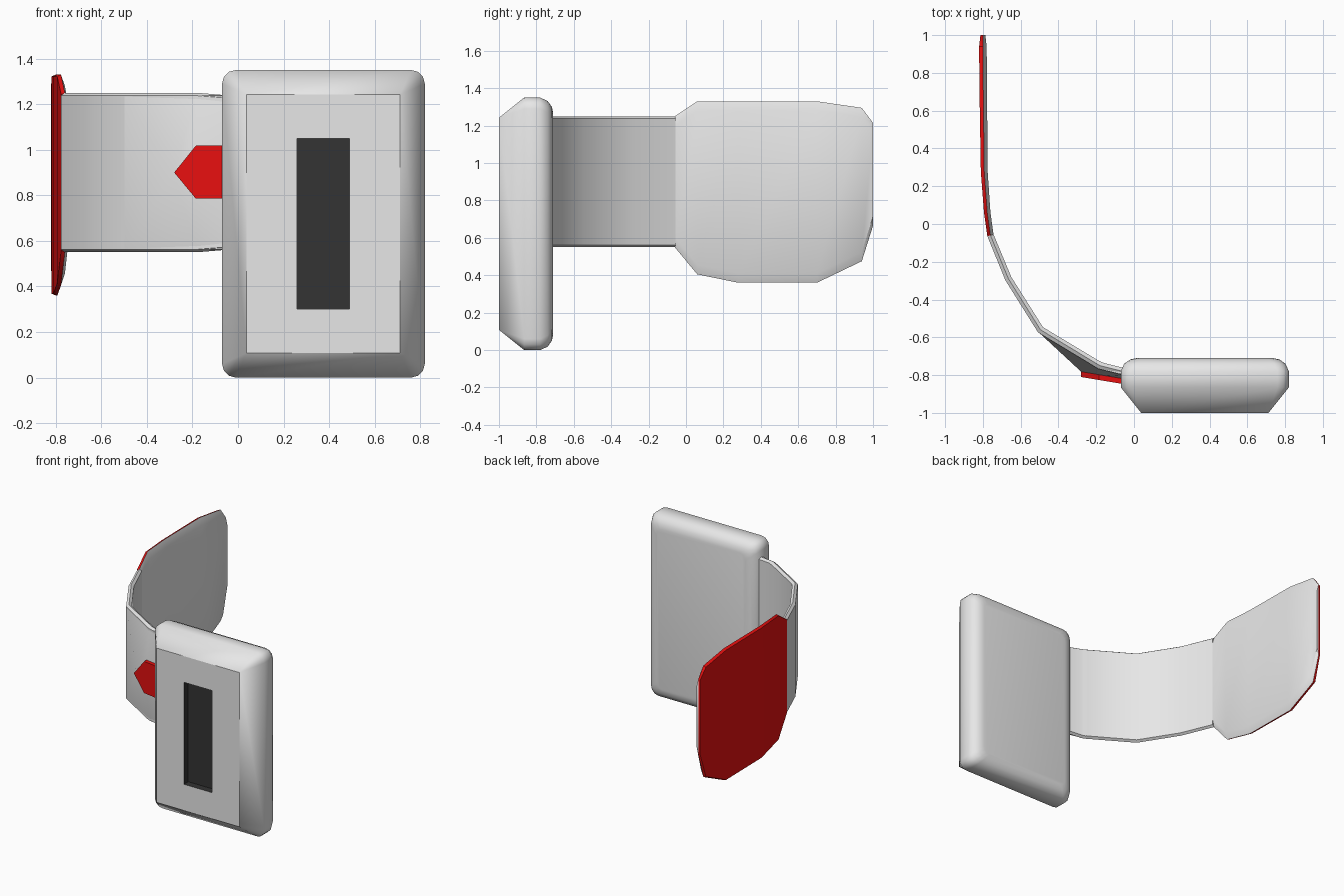
import bpy, bmesh, math
from mathutils import Vector

cube = bpy.data.objects.get("Cube")
if cube:
    bpy.data.objects.remove(cube, do_unlink=True)


def material(name, rgb):
    m = bpy.data.materials.new(name)
    m.use_nodes = True
    color = (*rgb, 1)
    m.diffuse_color = color
    m.node_tree.nodes["Principled BSDF"].inputs["Base Color"].default_value = color
    return m


grey = material("light grey", (0.8, 0.8, 0.8))
red = material("red", (0.8, 0.005, 0.005))
dark = material("charcoal", (0.033, 0.033, 0.033))


def finish(name, bm, mats, angle):
    bmesh.ops.remove_doubles(bm, verts=bm.verts, dist=0.0005)
    bmesh.ops.recalc_face_normals(bm, faces=bm.faces)
    mesh = bpy.data.meshes.new(name)
    bm.to_mesh(mesh)
    bm.free()
    for m in mats:
        mesh.materials.append(m)
    ob = bpy.data.objects.new(name, mesh)
    bpy.context.collection.objects.link(ob)
    bpy.ops.object.select_all(action='DESELECT')
    ob.select_set(True)
    bpy.context.view_layer.objects.active = ob
    bpy.ops.object.shade_smooth_by_angle(angle=math.radians(angle))
    return ob


def hull(name, points, mat, angle):
    bm = bmesh.new()
    for p in points:
        bm.verts.new(p)
    bmesh.ops.convex_hull(bm, input=bm.verts)
    loose = [v for v in bm.verts if not v.link_faces]
    bmesh.ops.delete(bm, geom=loose, context='VERTS')
    return finish(name, bm, [mat], angle)


# Case: rounded rectangles stacked from back to front, ending in a sunken slot
def rounded_rect(bm, y, hx, hz, r):
    ring = []
    for q, (sx, sz) in enumerate([(1, 1), (-1, 1), (-1, -1), (1, -1)]):
        for k in range(4):
            a = (q + k / 3) * math.pi / 2
            ring.append(bm.verts.new((0.375 + sx * (hx - r) + r * math.cos(a), y,
                                      0.675 + sz * (hz - r) + r * math.sin(a))))
    return ring


W, H = 0.445, 0.675
bm = bmesh.new()
levels = [(-0.71, 0.085, 0.05), (-0.717, 0.05, 0.055), (-0.74, 0.018, 0.06),
          (-0.78, 0, 0.06), (-0.865, 0, 0.06), (-1, 0.108, 0)]
rings = [rounded_rect(bm, y, W - i, H - i, r) for y, i, r in levels]
rings += [rounded_rect(bm, y, 0.115, 0.375, 0) for y in (-1, -0.95)]
for n, (a, b) in enumerate(zip(rings, rings[1:])):
    for k in range(len(a)):
        j = (k + 1) % len(a)
        bm.faces.new((a[k], a[j], b[j], b[k])).material_index = int(n == len(levels))
bm.faces.new(rings[0])
bm.faces.new(rings[-1]).material_index = 1
finish("case", bm, [grey, dark], 45)

# Strap path: x, y, bottom, top, thickness
path = [(0.02, -0.80, 0.565, 1.235, 0.038), (-0.06, -0.78, 0.56, 1.24, 0.038),
        (-0.18, -0.75, 0.55, 1.25, 0.038), (-0.495, -0.56, 0.55, 1.25, 0.038),
        (-0.665, -0.29, 0.55, 1.25, 0.036), (-0.76, -0.06, 0.55, 1.25, 0.034),
        (-0.777, 0.06, 0.405, 1.33, 0.034), (-0.793, 0.28, 0.36, 1.33, 0.036),
        (-0.798, 0.70, 0.36, 1.33, 0.04), (-0.80, 0.94, 0.475, 1.295, 0.04),
        (-0.80, 1.0, 0.665, 1.215, 0.026)]


def strip(name, first, last, inset_out, inset_in, mats):
    bm = bmesh.new()
    sections = []
    for i in range(first, last + 1):
        x, y, lo, hi, t = path[i]
        p, q = path[max(i - 1, 0)], path[min(i + 1, len(path) - 1)]
        d = Vector((q[0] - p[0], q[1] - p[1])).normalized()
        out = Vector((-d.y, d.x)) * t / 2
        # outer, middle and inner points, up one edge and down the other
        shape = [(1, lo + inset_out), (0, lo), (-1, lo + inset_in),
                 (-1, hi - inset_in), (0, hi), (1, hi - inset_out)]
        sections.append([bm.verts.new((x + out.x * s, y + out.y * s, z)) for s, z in shape])
    inner = len(mats) - 1
    for a, b in zip(sections, sections[1:]):
        for k in range(6):
            j = (k + 1) % 6
            f = bm.faces.new((a[k], a[j], b[j], b[k]))
            f.material_index = inner if k in (1, 2, 3) else 0
    for s in (sections[0], sections[-1]):
        bm.faces.new((s[0], s[1], s[4], s[5]))
        bm.faces.new((s[1], s[2], s[3], s[4])).material_index = inner
    finish(name, bm, mats, 40)


strip("strap_band", 0, 5, 0.012, 0.012, [grey])
strip("strap_end_pad", 5, 10, 0.008, 0.05, [red, grey])

# Arrow outline in x and z, shared by the swelling beneath it and the arrow itself
arrow = [(-0.28, 0.9), (-0.185, 1.018), (0, 1.018), (0, 0.785), (-0.185, 0.785)]


def arrow_y(x):
    return -0.81 - 0.167 * (x + 0.28)


swell = [(x, arrow_y(x) + 0.028, z) for x, z in arrow]
for x, y in [(-0.5, -0.578), (-0.185, -0.766), (0, -0.81)]:
    swell += [(x, y, 0.563), (x, y, 1.237)]
hull("strap_swelling", swell, grey, 45)
hull("arrow_marker", [(x, arrow_y(x) + d, z) for x, z in arrow for d in (0, 0.035)], red, 30)
